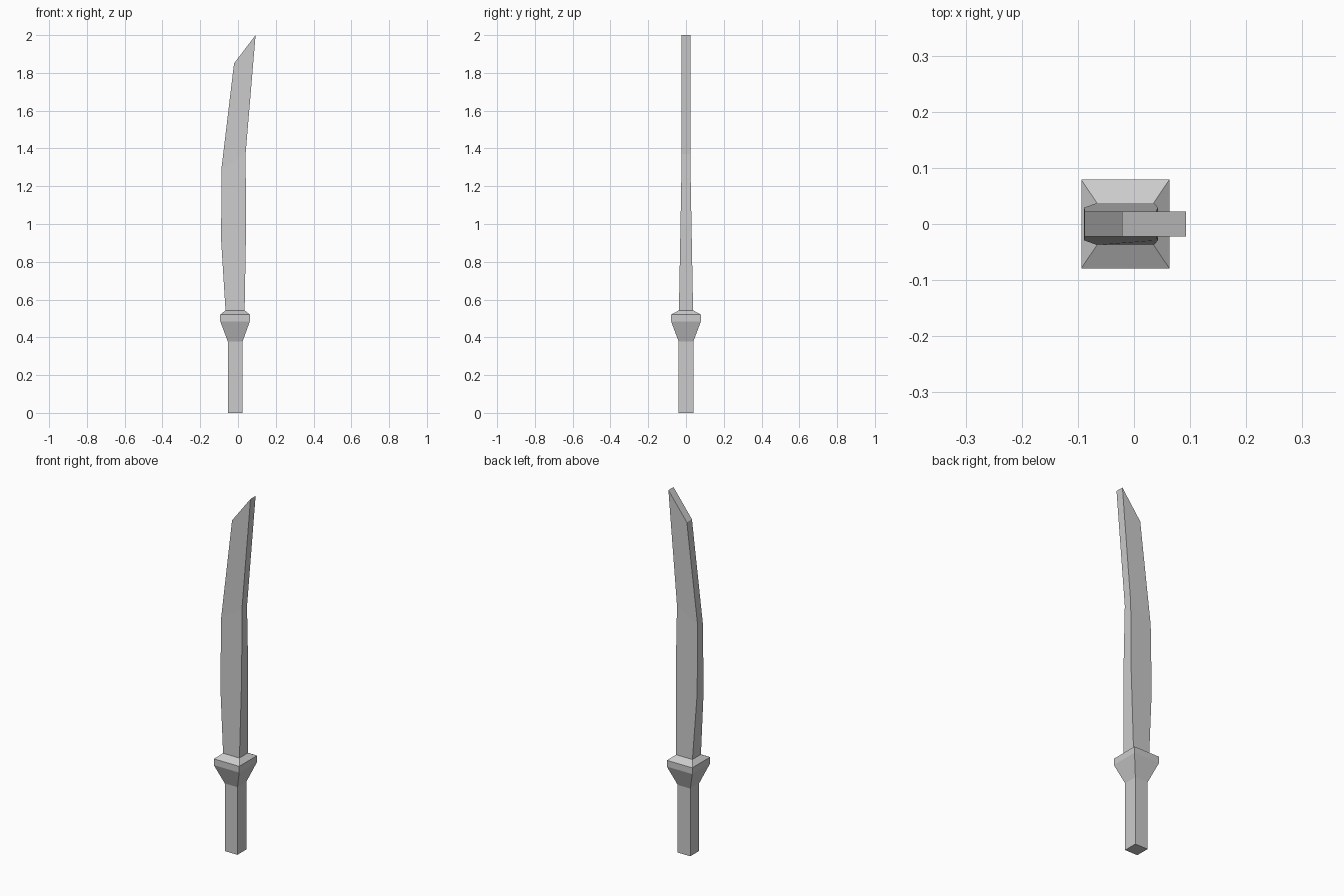
import bpy, bmesh

if "Cube" in bpy.data.objects:
    bpy.data.objects.remove(bpy.data.objects["Cube"])


def loft(name, sections, cap_bottom=False, cap_top=False):
    """Rectangular sections: (left x, left z, right x, right z, half depth)."""
    bm = bmesh.new()
    rings = []
    for xl, zl, xr, zr, h in sections:
        pts = [(xl, -h, zl), (xr, -h, zr), (xr, h, zr), (xl, h, zl)]
        rings.append([bm.verts.new(p) for p in pts])
    for a, b in zip(rings, rings[1:]):
        for i in range(4):
            j = (i + 1) % 4
            bm.faces.new((a[i], a[j], b[j], b[i]))
    if cap_bottom:
        bm.faces.new(rings[0][::-1])
    if cap_top:
        bm.faces.new(rings[-1])
    mesh = bpy.data.meshes.new(name)
    bm.to_mesh(mesh)
    bm.free()
    obj = bpy.data.objects.new(name, mesh)
    bpy.context.collection.objects.link(obj)
    return obj


def level(xl, xr, z, h):
    return (xl, z, xr, z, h)


# shared joints, so the parts meet exactly
grip_top = level(-0.054, 0.024, 0.378, 0.039)
blade_root = level(-0.066, 0.035, 0.543, 0.0375)

# straight square grip
loft("grip", [level(-0.054, 0.024, 0, 0.039), grip_top], cap_bottom=True)

# flared guard
loft("guard", [grip_top,
               level(-0.094, 0.063, 0.485, 0.079),
               level(-0.094, 0.063, 0.520, 0.079),
               blade_root])

# curved blade with slanted tip
loft("blade", [blade_root,
               (-0.089, 0.91, 0.043, 1.00, 0.029),
               (-0.088, 1.29, 0.040, 1.37, 0.0225),
               (-0.021, 1.85, 0.093, 2.00, 0.0225)], cap_top=True)
